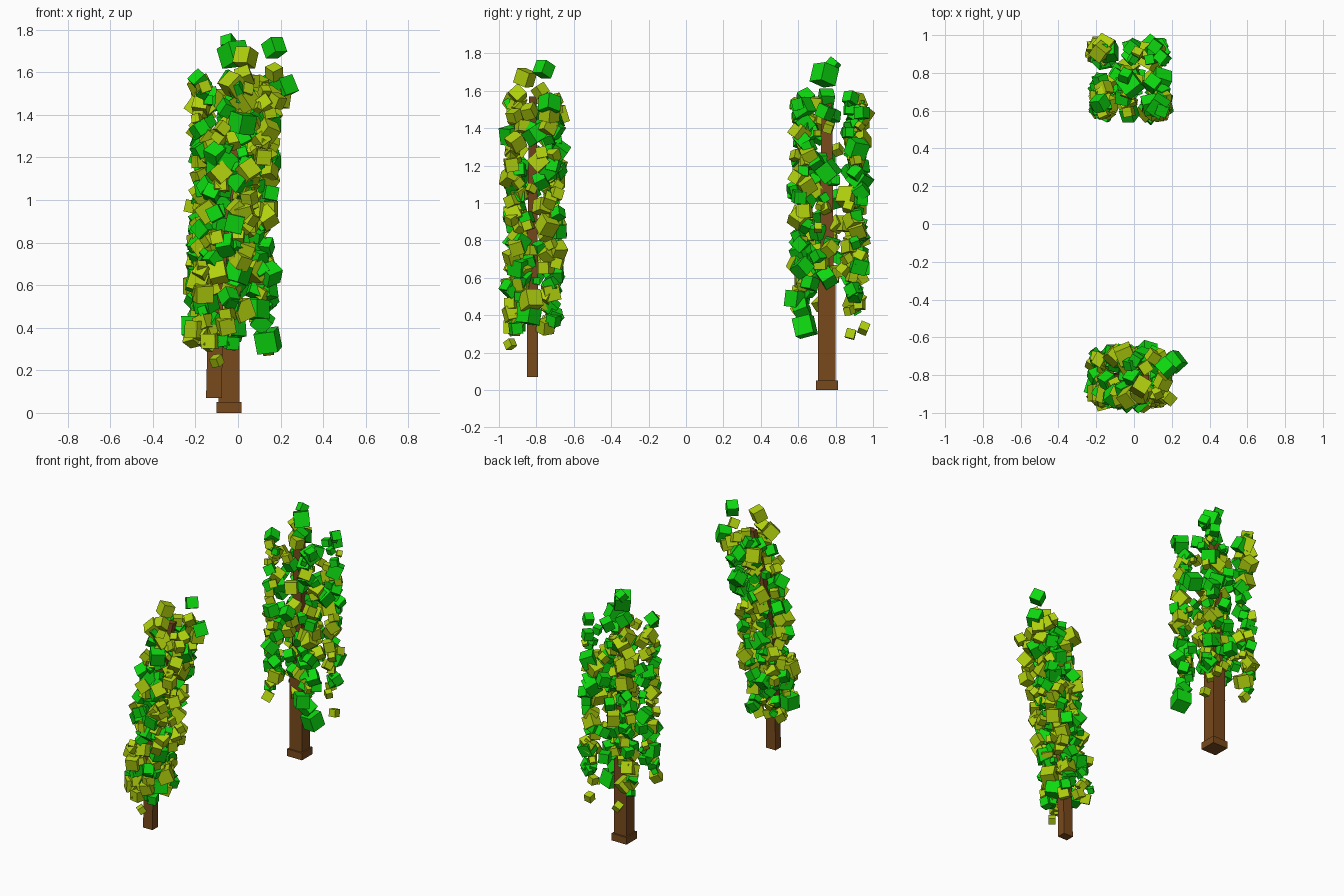
import bpy, bmesh, math, random
from mathutils import Vector, Matrix, Euler

if "Cube" in bpy.data.objects:
    bpy.data.objects.remove(bpy.data.objects["Cube"])

random.seed(8)


def material(name, rgb):
    m = bpy.data.materials.new(name)
    m.diffuse_color = (*rgb, 1)
    m.use_nodes = True
    m.node_tree.nodes["Principled BSDF"].inputs["Base Color"].default_value = m.diffuse_color
    return m


GREEN = material("leaf green", (0.004, 0.70, 0.005))
LIME = material("leaf lime", (0.44, 0.64, 0.004))
BROWN = material("bark", (0.19, 0.068, 0.012))


def finish(bm, name, mats):
    me = bpy.data.meshes.new(name)
    bm.to_mesh(me)
    bm.free()
    for m in mats:
        me.materials.append(m)
    ob = bpy.data.objects.new(name, me)
    bpy.context.collection.objects.link(ob)
    return ob


def trunk(name, sections):
    """Square trunk lofted through (x, y, z, half x, half y) sections."""
    bm = bmesh.new()
    rings = [[bm.verts.new((x + sx * hx, y + sy * hy, z))
              for sx, sy in ((-1, -1), (1, -1), (1, 1), (-1, 1))]
             for x, y, z, hx, hy in sections]
    for a, b in zip(rings, rings[1:]):
        for i in range(4):
            j = (i + 1) % 4
            bm.faces.new((a[i], a[j], b[j], b[i]))
    bm.faces.new(rings[0][::-1])
    bm.faces.new(rings[-1])
    return finish(bm, name, [BROWN])


def leaf(bm, pos, size, lime):
    rot = Euler([random.uniform(0, math.tau) for _ in range(3)]).to_matrix().to_4x4()
    r = bmesh.ops.create_cube(bm, size=size, matrix=Matrix.Translation(pos) @ rot)
    for f in {f for v in r["verts"] for f in v.link_faces}:
        f.material_index = int(lime)


def column(bm, centre, off, z0, z1, n, spread, lime_share):
    """Stack of tumbled leaf cubes following the trunk axis."""
    for i in range(n):
        z = z0 + (z1 - z0) * (i + random.random()) / n
        c = centre(z)
        p = Vector((c[0] + off[0] + random.uniform(-spread[0], spread[0]),
                    c[1] + off[1] + random.uniform(-spread[1], spread[1]), z))
        leaf(bm, p, random.triangular(0.03, 0.095, 0.06), random.random() < lime_share)


# Leaning front tree
trunk("front_tree_trunk", [
    (-0.113, -0.82, 0.07, 0.037, 0.03), (-0.105, -0.82, 0.50, 0.035, 0.029),
    (-0.07, -0.82, 0.90, 0.031, 0.026), (-0.02, -0.82, 1.25, 0.027, 0.023),
    (0.055, -0.82, 1.57, 0.024, 0.02)])


def lean(z):
    return (-0.10 + 0.21 * max(0, (z - 0.3) / 1.3) ** 1.9, -0.812)


bm = bmesh.new()
for sx in (-1, 1):
    for sy in (-1, 1):
        column(bm, lean, (sx * 0.075, sy * 0.095), 0.33, 1.54 - 0.02 * sx, 40, (0.045, 0.035), 0.55)
for off, n in (((-0.095, 0), 9), ((0.095, 0), 17)):
    column(bm, lean, off, 0.36, 1.5, n, (0.025, 0.05), 0.5)
for off in ((0, -0.105), (0, 0.105)):
    column(bm, lean, off, 0.35, 1.55, 18, (0.05, 0.03), 0.55)
for x, y, z, s, lime in (
        (0.17, -0.76, 1.715, 0.075, 0), (0.035, -0.86, 1.67, 0.08, 1),
        (0.215, -0.73, 1.53, 0.085, 0), (0.17, -0.78, 1.60, 0.06, 1),
        (0.03, -0.90, 1.58, 0.07, 1), (0.06, -0.76, 1.56, 0.06, 1),
        (-0.21, -0.86, 0.41, 0.09, 0), (-0.10, -0.94, 0.245, 0.045, 1),
        (-0.14, -0.92, 0.33, 0.06, 1), (-0.03, -0.91, 0.33, 0.06, 0)):
    leaf(bm, (x, y, z), s, lime)
finish(bm, "front_tree_leaves", [GREEN, LIME])

# Upright back tree with a plinth at its foot
CX, CY = -0.043, 0.753
trunk("back_tree_base", [(CX, CY, 0, 0.059, 0.059), (CX, CY, 0.05, 0.059, 0.059)])
trunk("back_tree_trunk", [(CX, CY, 0.04, 0.049, 0.047), (CX, CY, 0.60, 0.049, 0.047)])
trunk("back_tree_upper_trunk", [
    (CX, CY, 0.59, 0.04, 0.036), (CX, CY, 1.15, 0.034, 0.033), (CX, CY, 1.58, 0.026, 0.026)])


def straight(z):
    return (-0.028, 0.764)


# Four corner columns, sparser sides, a bushier lower ring, and leaves round the trunk
bm = bmesh.new()
for sx in (-1, 1):
    for sy in (-1, 1):
        column(bm, straight, (sx * 0.142, sy * 0.14), 0.42, 1.56, 32, (0.04, 0.038), 0.45)
        column(bm, straight, (sx * 0.13, sy * 0.12), 0.52, 0.85, 4, (0.04, 0.04), 0.5)
for off, n in (((-0.15, -0.05), 13), ((0.145, -0.03), 9), ((-0.02, -0.135), 8), ((0.02, 0.13), 8)):
    column(bm, straight, off, 0.62, 1.5, n, (0.03, 0.05), 0.45)
for i in range(24):
    a = i * 2.4
    leaf(bm, (-0.04 + 0.055 * math.cos(a), 0.755 + 0.055 * math.sin(a), 0.60 + 0.93 * (i / 23) ** 1.6),
         random.uniform(0.045, 0.08), i % 2)
for x, y, z, s, lime in (
        (-0.02, 0.74, 1.685, 0.10, 0), (-0.045, 0.785, 1.74, 0.055, 0),
        (-0.04, 0.75, 1.56, 0.075, 0), (0.14, 0.635, 0.34, 0.10, 0),
        (0.14, 0.88, 0.30, 0.05, 1), (-0.13, 0.95, 0.33, 0.05, 1),
        (-0.05, 0.72, 0.46, 0.06, 1), (-0.18, 0.64, 1.56, 0.07, 0),
        (0.15, 0.88, 1.56, 0.06, 0), (-0.16, 0.94, 1.48, 0.085, 1)):
    leaf(bm, (x, y, z), s, lime)
finish(bm, "back_tree_leaves", [GREEN, LIME])
